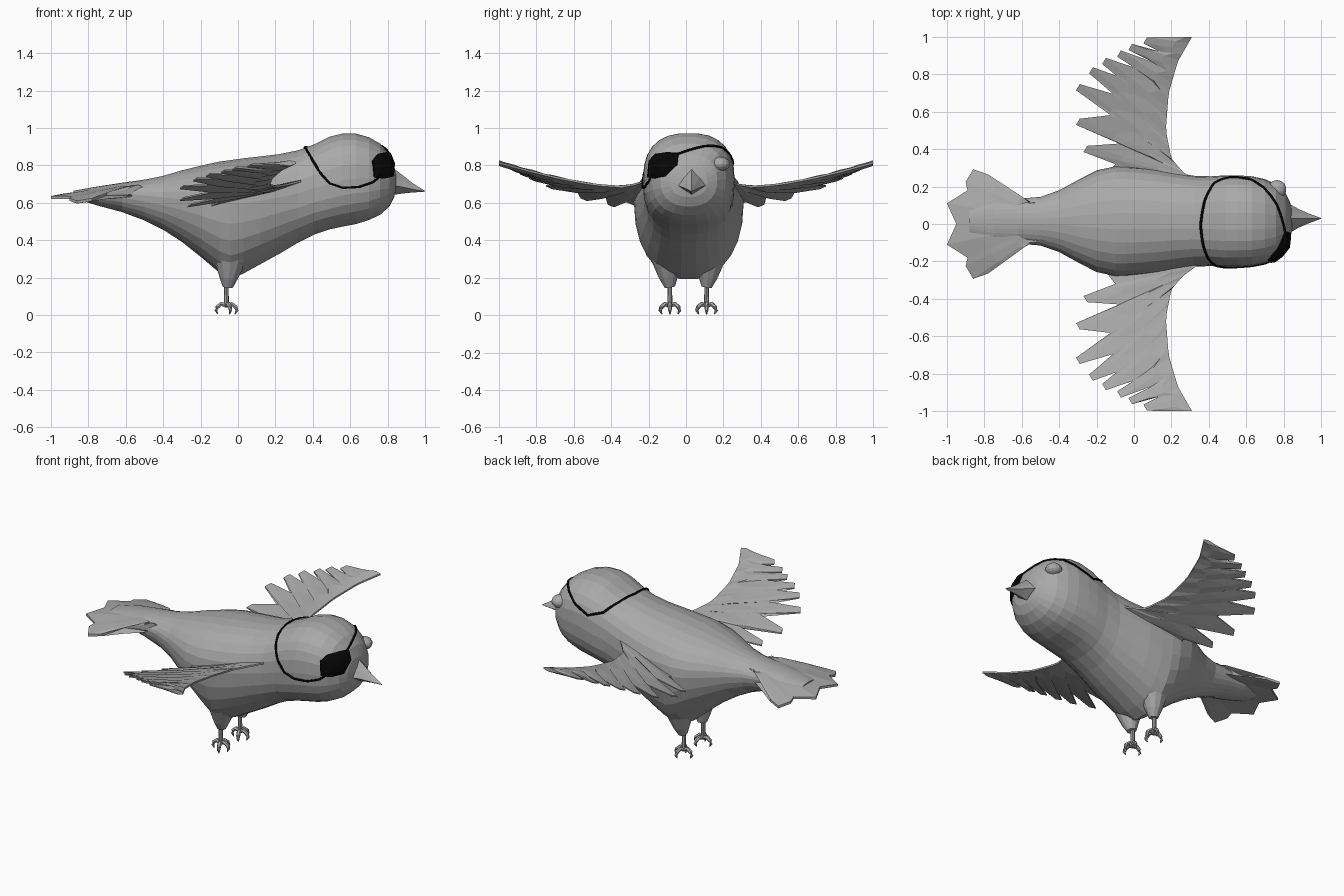
import bpy, bmesh, math
from mathutils import Vector
from mathutils.bvhtree import BVHTree

if "Cube" in bpy.data.objects:
    bpy.data.objects.remove(bpy.data.objects["Cube"])


def material(name, colour):
    m = bpy.data.materials.new(name)
    m.diffuse_color = (*colour, 1)
    m.use_nodes = True
    m.node_tree.nodes["Principled BSDF"].inputs["Base Color"].default_value = m.diffuse_color
    return m


GREY = material("plain grey", (0.4, 0.4, 0.4))
BLACK = material("black", (0.002, 0.002, 0.002))
CY = 0.015  # body centre line


def make(name, verts, faces, mat):
    me = bpy.data.meshes.new(name)
    bm = bmesh.new()
    vs = [bm.verts.new(v) for v in verts]
    for f in faces:
        bm.faces.new([vs[i] for i in f])
    bmesh.ops.recalc_face_normals(bm, faces=bm.faces)
    bm.to_mesh(me)
    bm.free()
    ob = bpy.data.objects.new(name, me)
    bpy.context.collection.objects.link(ob)
    me.materials.append(mat)
    return ob


def loft(name, rings, mat, closed=False):
    """Bridge rings of equal point count, capping both ends unless closed."""
    n, m = len(rings[0]), len(rings)
    verts = [p for r in rings for p in r]
    faces = []
    for i in range(m if closed else m - 1):
        j = (i + 1) % m
        for k in range(n):
            l = (k + 1) % n
            faces.append((i * n + k, i * n + l, j * n + l, j * n + k))
    if not closed:
        faces += [tuple(range(n)), tuple(range((m - 1) * n, m * n))]
    return make(name, verts, faces, mat)


def tube(name, pts, radii, mat, sides=8):
    pts = [Vector(p) for p in pts]
    rings = []
    for i, (p, r) in enumerate(zip(pts, radii)):
        d = (pts[min(i + 1, len(pts) - 1)] - pts[max(i - 1, 0)]).normalized()
        up = Vector((0, 0, 1)) if abs(d.z) < 0.8 else Vector((1, 0, 0))
        u = d.cross(up).normalized()
        v = d.cross(u)
        rings.append([p + r * (math.cos(a) * u + math.sin(a) * v)
                      for a in (2 * math.pi * k / sides for k in range(sides))])
    return loft(name, rings, mat)


def resample(pts, n):
    """n points evenly spread along a polyline."""
    pts = [Vector(p) for p in pts]
    out = []
    for i in range(n):
        t = i / (n - 1) * (len(pts) - 1)
        k = min(int(t), len(pts) - 2)
        out.append(pts[k].lerp(pts[k + 1], t - k))
    return out


def feather_plate(name, lead, trail, height, thick, side=1):
    """Thin plate between a leading edge and a feathered trailing edge."""
    trail = [Vector(p) for p in trail]
    rings = []
    for a, b in zip(resample(lead, len(trail)), trail):
        row = [a.lerp(b, f) for f in (0, 0.3, 0.65, 1)]
        ts = [thick * t for t in (0.35, 1, 0.6, 0.25)]
        top = [(p.x, side * p.y, height(p.x, p.y) + t / 2) for p, t in zip(row, ts)]
        low = [(p.x, side * p.y, height(p.x, p.y) - t / 2) for p, t in zip(row, ts)]
        rings.append(top + low[::-1])
    return loft(name, rings, GREY)


# Body and head: x, top, bottom, half width, height of widest point, roundness
stations = [
    (-0.88, 0.665, 0.625, 0.07, 0.645, 2), (-0.75, 0.688, 0.585, 0.11, 0.65, 2),
    (-0.62, 0.708, 0.55, 0.12, 0.65, 2), (-0.5, 0.725, 0.505, 0.13, 0.64, 2),
    (-0.4, 0.745, 0.455, 0.165, 0.63, 2), (-0.3, 0.775, 0.39, 0.22, 0.62, 2.1),
    (-0.2, 0.80, 0.31, 0.272, 0.61, 2.1), (-0.1, 0.822, 0.225, 0.293, 0.60, 2.2),
    (-0.04, 0.83, 0.19, 0.293, 0.60, 2.2), (0.03, 0.84, 0.22, 0.288, 0.60, 2.2),
    (0.12, 0.85, 0.27, 0.278, 0.61, 2.2), (0.22, 0.862, 0.325, 0.26, 0.63, 2.2),
    (0.32, 0.882, 0.385, 0.243, 0.65, 2.3), (0.41, 0.915, 0.43, 0.24, 0.68, 2.4),
    (0.49, 0.955, 0.457, 0.245, 0.70, 2.5), (0.56, 0.973, 0.472, 0.245, 0.72, 2.5),
    (0.63, 0.972, 0.485, 0.24, 0.73, 2.5), (0.70, 0.952, 0.507, 0.225, 0.73, 2.5),
    (0.76, 0.918, 0.535, 0.198, 0.73, 2.4), (0.81, 0.862, 0.58, 0.152, 0.72, 2.3),
    (0.835, 0.80, 0.63, 0.10, 0.71, 2.2), (0.845, 0.745, 0.675, 0.045, 0.71, 2)]
SIDES = 26
rings = []
for x, top, bot, hw, mid, n in stations:
    ring = []
    for k in range(SIDES):
        a = 2 * math.pi * k / SIDES
        c, s = math.cos(a), math.sin(a)
        y = CY + hw * math.copysign(abs(c) ** (2 / n), c)
        z = mid + ((top - mid) if s > 0 else (mid - bot)) * math.copysign(abs(s) ** (2 / n), s)
        ring.append((x, y, z))
    rings.append(ring)
body = loft("body", rings, GREY)

# Tail fan
half = [(-0.62, 0.125), (-0.70, 0.15), (-0.78, 0.265), (-0.86, 0.293), (-0.90, 0.225),
        (-0.89, 0.18), (-1.0, 0.11)]
tail = half + [(-0.95, 0.0)] + [(x, -y) for x, y in half[::-1]]
feather_plate("tail", [(-0.5, 0.11), (-0.5, -0.09)], tail,
              lambda x, y: 0.635 + 0.08 * (x + 1) - 0.5 * y * y, 0.06)

# Wings
lead = [(0.34, 0.22), (0.26, 0.28), (0.20, 0.35), (0.17, 0.5), (0.185, 0.7), (0.235, 0.87), (0.31, 1.0)]
tips = [(-0.27, 0.40), (-0.31, 0.545), (-0.31, 0.73), (-0.24, 0.82), (-0.17, 0.87),
        (-0.09, 0.91), (-0.03, 0.945), (0.05, 0.98)]
notches = [(-0.08, 0.43), (-0.10, 0.585), (-0.06, 0.68), (0.01, 0.755), (0.05, 0.82),
           (0.09, 0.87), (0.13, 0.925), (0.2, 1.0)]
trail = [(-0.18, 0.22), (-0.10, 0.32)]
for (x, y), notch in zip(tips, notches):
    trail += [(x, y - 0.015), (x + 0.02, y + 0.018), notch]


def wing_height(x, y):
    return 0.67 + 0.14 * y * y - 0.33 * (1.1 - y) * (0.2 - x)


for side, label in ((1, "left"), (-1, "right")):
    feather_plate(label + "_wing", lead, trail, wing_height, 0.03, side)

# Legs, thighs and clawed feet
for side, label in ((1, "left"), (-1, "right")):
    y = 0.012 + side * 0.098
    tube(label + "_thigh", [(-0.03, y + side * 0.015, 0.42), (-0.04, y + side * 0.012, 0.3),
                            (-0.05, y + side * 0.008, 0.2), (-0.055, y, 0.15)],
         [0.12, 0.09, 0.05, 0.028], GREY, 12)
    tube(label + "_leg", [(-0.062, y, 0.17), (-0.062, y, 0.045)], [0.012, 0.013], GREY)
    for i, deg in enumerate((0, 68, -68, 180)):
        dx, dy = math.cos(math.radians(deg)), math.sin(math.radians(deg))
        path = [(-0.062 + dx * r, y + dy * r, z)
                for r, z in ((0, 0.05), (0.028, 0.06), (0.05, 0.042), (0.056, 0.025), (0.046, 0.005))]
        tube(f"{label}_toe_{i + 1}", path, [0.013, 0.013, 0.012, 0.009, 0.003], GREY, 6)

# Beak: x, top, bottom, half width
beak = []
for x, top, bot, hw in ((0.80, 0.80, 0.645, 0.095), (0.845, 0.775, 0.645, 0.07),
                        (0.88, 0.748, 0.65, 0.05), (0.93, 0.708, 0.655, 0.028), (1.0, 0.664, 0.66, 0.002)):
    mid = bot + 0.35 * (top - bot)
    cy = CY + 0.015
    beak.append([(x, cy, top), (x, cy + hw * 0.6, (top + mid) / 2), (x, cy + hw, mid),
                 (x, cy, bot), (x, cy - hw, mid), (x, cy - hw * 0.6, (top + mid) / 2)])
loft("beak", beak, GREY)

# Open eye on the far side
bm = bmesh.new()
bmesh.ops.create_uvsphere(bm, u_segments=14, v_segments=8, radius=1)
eye_mesh = bpy.data.meshes.new("eye")
bm.to_mesh(eye_mesh)
bm.free()
eye_mesh.materials.append(GREY)
eye = bpy.data.objects.new("eye", eye_mesh)
eye.location, eye.scale = (0.765, 0.185, 0.808), (0.05, 0.05, 0.038)
bpy.context.collection.objects.link(eye)

# Eye patch, laid on the head surface
bvh = BVHTree.FromPolygons([v.co for v in body.data.vertices], [p.vertices for p in body.data.polygons])


def on_head(p, lift):
    co, normal, _, _ = bvh.find_nearest(Vector(p))
    return co + normal * lift


rim = [(0.72, -0.2, 0.825), (0.75, -0.17, 0.865), (0.79, -0.10, 0.87), (0.815, -0.04, 0.868),
       (0.82, -0.045, 0.80), (0.80, -0.10, 0.74), (0.76, -0.15, 0.728), (0.725, -0.195, 0.735)]
rim = [Vector(p) for p in rim]
mid = sum(rim, Vector()) / len(rim)
loft("eye_patch", [[on_head(mid.lerp(p, s), h) for p in rim]
                   for s, h in ((1, -0.01), (1, 0.012), (0.65, 0.02), (0.25, 0.024))], BLACK)

# Strap around the head
strap = [(0.81, -0.05, 0.86), (0.78, 0.07, 0.90), (0.72, 0.18, 0.91), (0.62, 0.24, 0.85),
         (0.52, 0.26, 0.81), (0.43, 0.225, 0.84), (0.38, 0.14, 0.89), (0.355, 0.0, 0.90),
         (0.37, -0.12, 0.88), (0.395, -0.19, 0.835), (0.44, -0.23, 0.76), (0.49, -0.235, 0.705),
         (0.56, -0.235, 0.68), (0.65, -0.225, 0.685), (0.72, -0.20, 0.71), (0.755, -0.17, 0.745)]
path = [on_head(p, 0.002) for p in resample(strap, 61)]
tube("patch_strap", path, [0.007] * len(path), BLACK, 6)
